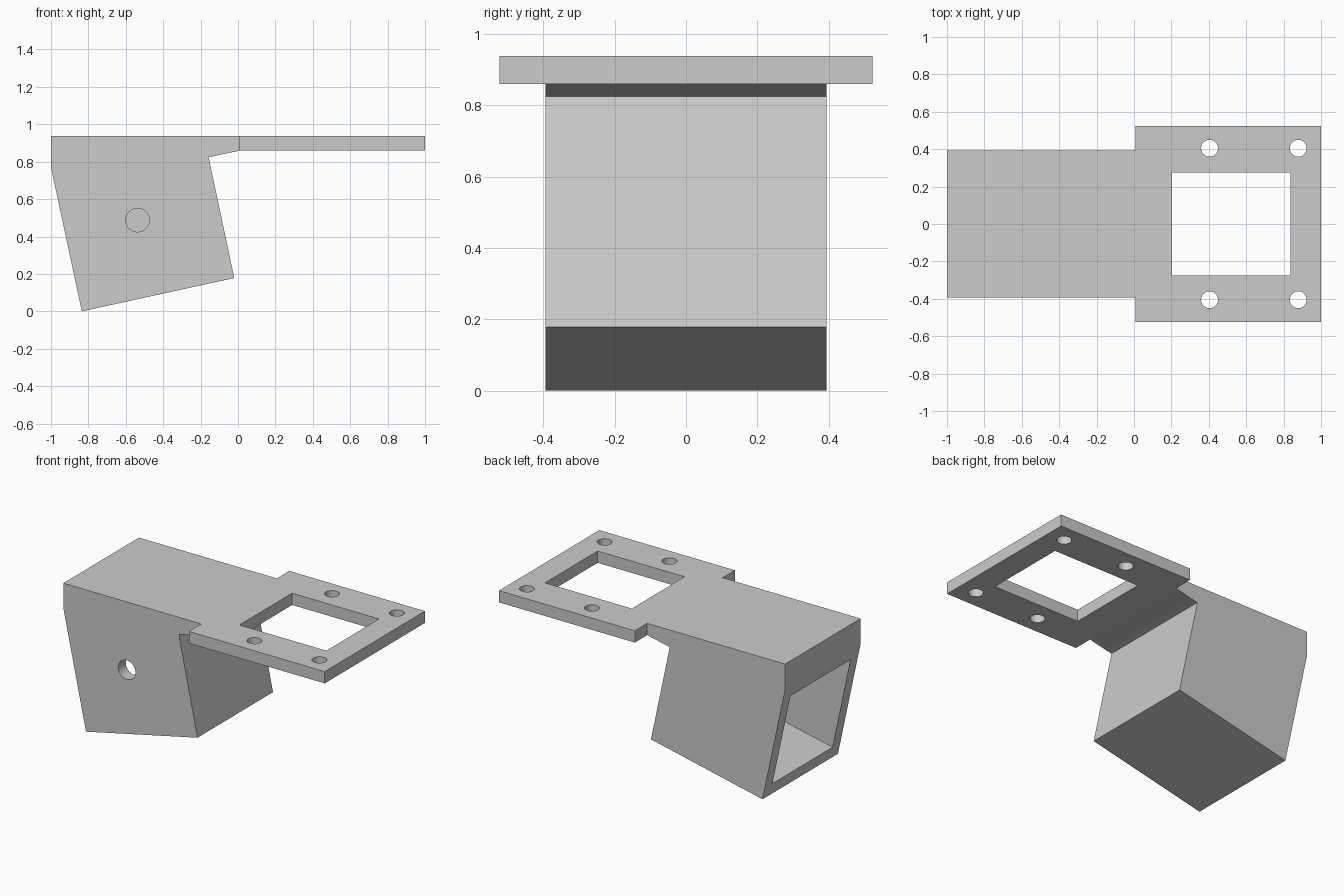
import bpy, bmesh, math
from mathutils import Matrix, Vector

cube = bpy.data.objects.get("Cube")
if cube:
    bpy.data.objects.remove(cube, do_unlink=True)

grey = bpy.data.materials.new("light grey")
grey.use_nodes = True
colour = (0.6, 0.6, 0.6, 1)
grey.diffuse_color = colour
grey.node_tree.nodes["Principled BSDF"].inputs["Base Color"].default_value = colour

TOP, PLATE_LOW, WALL = 0.937, 0.859, 0.08
HALF_BODY, HALF_PLATE = 0.394, 0.523
TILT = math.radians(12.1)


def finish(name, bm):
    bmesh.ops.recalc_face_normals(bm, faces=bm.faces)
    mesh = bpy.data.meshes.new(name)
    bm.to_mesh(mesh)
    bm.free()
    mesh.materials.append(grey)
    obj = bpy.data.objects.new(name, mesh)
    bpy.context.collection.objects.link(obj)
    return obj


def extrude_profile(name, points, half):
    """Side profile in x and z, extruded symmetrically along y."""
    bm = bmesh.new()
    face = bm.faces.new([bm.verts.new((x, -half, z)) for x, z in points])
    out = bmesh.ops.extrude_face_region(bm, geom=[face])
    moved = [v for v in out["geom"] if isinstance(v, bmesh.types.BMVert)]
    bmesh.ops.translate(bm, verts=moved, vec=(0, 2 * half, 0))
    return finish(name, bm)


def box(name, x0, x1, half, z0, z1):
    return extrude_profile(name, [(x0, z0), (x1, z0), (x1, z1), (x0, z1)], half)


def cylinder(name, radius, depth, location, axis="Z"):
    bm = bmesh.new()
    turn = Matrix.Rotation(math.pi / 2, 4, "X") if axis == "Y" else Matrix()
    bmesh.ops.create_cone(bm, cap_ends=True, segments=40, radius1=radius,
                          radius2=radius, depth=depth,
                          matrix=Matrix.Translation(location) @ turn)
    return finish(name, bm)


def combine(target, tool, operation):
    mod = target.modifiers.new(operation.title(), "BOOLEAN")
    mod.object, mod.operation, mod.solver = tool, operation, "EXACT"
    bpy.context.view_layer.objects.active = target
    bpy.ops.object.modifier_apply(modifier=mod.name)
    bpy.data.objects.remove(tool, do_unlink=True)


# Tilted housing with a flat top and a short neck into the plate
bracket = extrude_profile("bracket", [
    (-1, TOP), (-1, 0.77), (-0.835, 0), (-0.02, 0.178), (-0.157, 0.824),
    (0.008, PLATE_LOW), (0.1, PLATE_LOW), (0.1, TOP)], HALF_BODY)

# Mounting plate
combine(bracket, box("plate", 0.008, 1, HALF_PLATE, PLATE_LOW, TOP), "UNION")

# Tilted pocket, open at the left-hand end and closed at the other
inner = 2 * (HALF_BODY - WALL)
along = Vector((math.cos(TILT), math.sin(TILT)))
up = Vector((-along.y, along.x))
corner = Vector((-0.835, 0))
pocket = [corner + along * a + up * u for a, u in (
    (-0.3, WALL), (0.835 - WALL, WALL),
    (0.835 - WALL, WALL + inner), (-0.3, WALL + inner))]
combine(bracket, extrude_profile("pocket", pocket, inner / 2), "DIFFERENCE")

# Round hole through the front wall only
combine(bracket, cylinder("side_hole", 0.063, 0.3, (-0.537, -HALF_BODY, 0.488), "Y"),
        "DIFFERENCE")

# Square window and four screw holes in the plate
combine(bracket, box("window", 0.203, 0.838, 0.275, 0.8, 1), "DIFFERENCE")
for x in (0.404, 0.878):
    for side in (-1, 1):
        combine(bracket, cylinder("screw_hole", 0.045, 0.3, (x, side * 0.405, 0.9)),
                "DIFFERENCE")

bpy.ops.object.select_all(action="DESELECT")
bracket.select_set(True)
bpy.context.view_layer.objects.active = bracket
bpy.ops.object.shade_smooth_by_angle(angle=math.radians(30))
